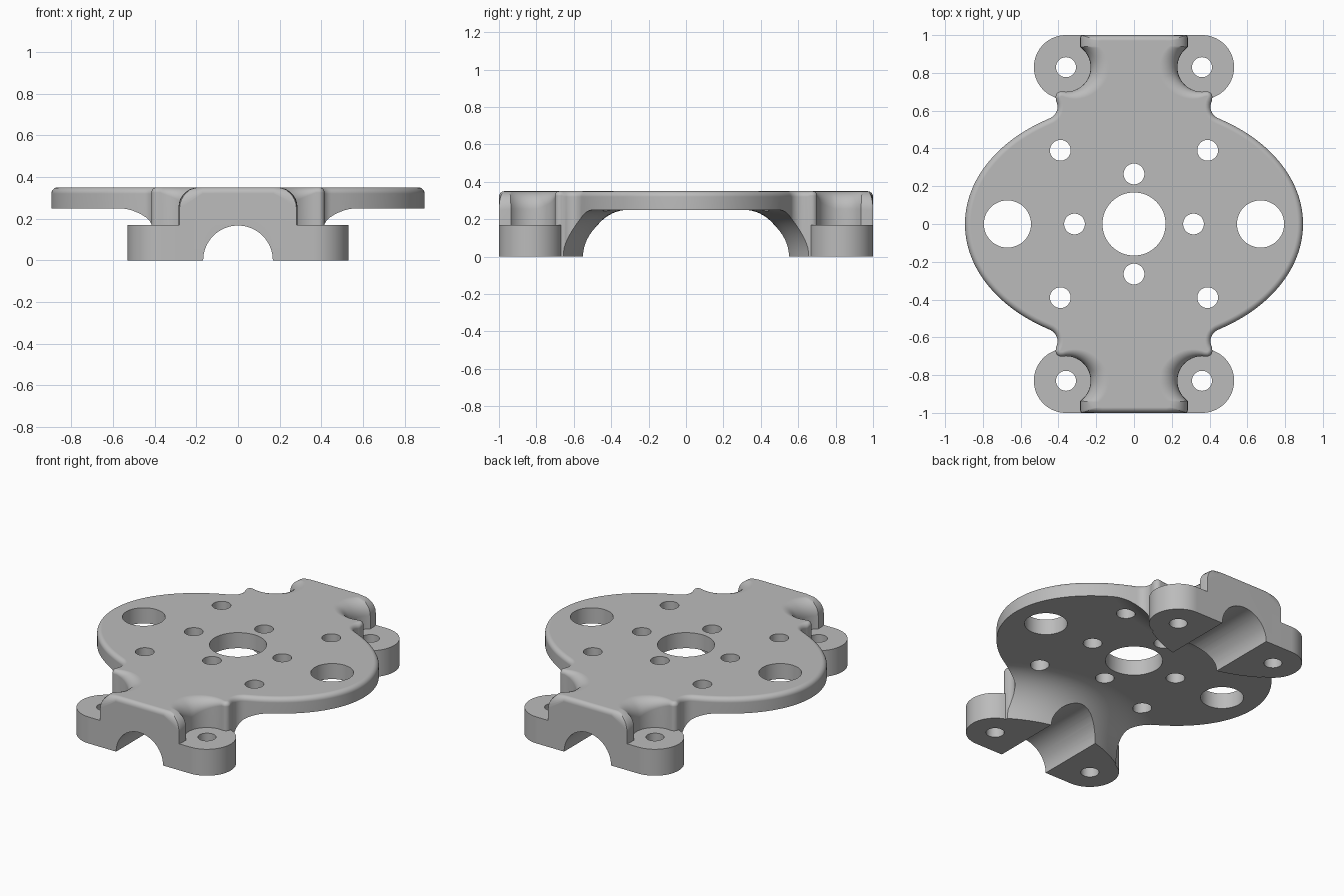
import bpy, bmesh
from math import sin, cos, pi, radians, sqrt
from mathutils import Matrix

cube = bpy.data.objects.get("Cube")
if cube:
    bpy.data.objects.remove(cube, do_unlink=True)

TOP, UNDER, PAD = 0.35, 0.25, 0.17
BOSS_X, BOSS_Y = 0.36, 0.83

metal = bpy.data.materials.new("light_grey_metal")
metal.use_nodes = True
colour = (0.5, 0.5, 0.5, 1)
metal.diffuse_color = colour
metal.node_tree.nodes["Principled BSDF"].inputs["Base Color"].default_value = colour


def finish(bm, name):
    bmesh.ops.recalc_face_normals(bm, faces=bm.faces)
    mesh = bpy.data.meshes.new(name)
    bm.to_mesh(mesh)
    bm.free()
    mesh.materials.append(metal)
    obj = bpy.data.objects.new(name, mesh)
    bpy.context.collection.objects.link(obj)
    return obj


def loft(bm, rings):
    """Skin a stack of equal-length rings and cap both ends."""
    rows = [[bm.verts.new(p) for p in ring] for ring in rings]
    n = len(rows[0])
    for a, b in zip(rows, rows[1:]):
        for i in range(n):
            j = (i + 1) % n
            bm.faces.new((a[i], a[j], b[j], b[i]))
    bm.faces.new(rows[0][::-1])
    bm.faces.new(rows[-1])


def steps(a, b, n):
    return [a + (b - a) * i / n for i in range(n + 1)]


# Quarter outline: x, y, inset direction at the top edge, rounding radius
quarter = []
for d in steps(1, 59, 32):
    t = radians(d)
    nx, ny = cos(t) / 0.895, sin(t) / 0.645
    k = 0.03 / sqrt(nx * nx + ny * ny)
    quarter.append((0.895 * cos(t), 0.645 * sin(t), -nx * k, -ny * k, 0.03))
for d in steps(250, 152, 10):          # notch beside the plate
    c, s = cos(radians(d)), sin(radians(d))
    quarter.append((0.47 + 0.065 * c, 0.62 + 0.065 * s, 0.03 * c, 0.03 * s, 0.03))
for d in steps(-20, 80, 8):            # shoulder
    c, s = cos(radians(d)), sin(radians(d))
    quarter.append((0.385 + 0.03 * c, 0.672 + 0.03 * s, -0.025 * c, -0.025 * s, 0.025))
for d in steps(276, 125, 24):          # hollow around the screw boss
    c, s = cos(radians(d)), sin(radians(d))
    r = 0.025 + 0.07 * min(1, (276 - d) / 80)
    e = radians(max(d, 175))
    quarter.append((BOSS_X + 0.13 * c, BOSS_Y + 0.13 * s, r * cos(e), r * sin(e), r))
quarter += [(0.285, 0.985, -0.1, -0.015, 0.1), (0.28, 1, -0.1, -0.03, 0.1),
            (0.17, 1, 0, -0.03, 0.03)]


def flip(points, sx, sy):
    return [(x * sx, y * sy, u * sx, v * sy, r) for x, y, u, v, r in points]


outline = (quarter + flip(quarter, -1, 1)[::-1]
           + flip(quarter, -1, -1) + flip(quarter, 1, -1)[::-1])

# Body with rounded top edge
rings = [[(x, y, 0) for x, y, u, v, r in outline]]
for a in steps(0, pi / 2, 7):
    rings.append([(x + u * (1 - cos(a)), y + v * (1 - cos(a)), TOP - r + r * sin(a))
                  for x, y, u, v, r in outline])
bm = bmesh.new()
loft(bm, rings)
body = finish(bm, "mounting_plate")

# Four screw bosses
bm = bmesh.new()
arc = [(BOSS_X + 0.17 * cos(radians(d)), BOSS_Y + 0.17 * sin(radians(d)))
       for d in steps(-90, 90, 36)]
arc += [(0.22, 1), (0.22, 0.66)]
for sx in (1, -1):
    for sy in (1, -1):
        loft(bm, [[(x * sx, y * sy, z) for x, y in arc] for z in (0, PAD)])
bosses = finish(bm, "screw_bosses")

# Hollow under the plate, curving into the inner walls of the feet
bm = bmesh.new()
rings = []
levels = [-0.1] + [UNDER * sin(a) for a in steps(0, pi / 2, 16)]
for z in levels:
    h = max(z, 0) / UNDER
    d = 0.22 * (1 - sqrt(max(0, 1 - h * h)))
    side = []
    for x in steps(-1, 1, 48):
        slope = 1.48 * x
        k = d / sqrt(1 + slope * slope)
        side.append((x + slope * k, 0.53 + 0.74 * x * x - k))
    rings.append([(x, y, z) for x, y in side] + [(x, -y, z) for x, y in side[::-1]])
loft(bm, rings)
hollow = finish(bm, "underside_cutter")


def cylinder(bm, r, length, matrix, n):
    bmesh.ops.create_cone(bm, cap_ends=True, segments=n, radius1=r, radius2=r,
                          depth=length, matrix=matrix)


# Arched tunnel between the feet
bm = bmesh.new()
cylinder(bm, 0.167, 2.4, Matrix.Rotation(pi / 2, 4, 'X'), 64)
tunnel = finish(bm, "tunnel_cutter")

# Through holes
bm = bmesh.new()
holes = [(0, 0, 0.167)]
for s in (1, -1):
    holes += [(0.67 * s, 0, 0.125), (0.315 * s, 0, 0.055), (0, 0.265 * s, 0.055)]
    for q in (1, -1):
        holes += [(0.39 * s, 0.39 * q, 0.055), (BOSS_X * s, BOSS_Y * q, 0.053)]
for x, y, r in holes:
    cylinder(bm, r, 1.2, Matrix.Translation((x, y, 0.1)), 48)
drill = finish(bm, "hole_cutter")

# Combine the parts
bpy.ops.object.select_all(action='DESELECT')
body.select_set(True)
bpy.context.view_layer.objects.active = body
for tool, op in ((bosses, 'UNION'), (hollow, 'DIFFERENCE'),
                 (tunnel, 'DIFFERENCE'), (drill, 'DIFFERENCE')):
    tool.hide_render = True
    mod = body.modifiers.new(tool.name, 'BOOLEAN')
    mod.operation = op
    mod.solver = 'EXACT'
    mod.object = tool
    bpy.ops.object.modifier_apply(modifier=mod.name)
    bpy.data.objects.remove(tool, do_unlink=True)

bpy.ops.object.shade_smooth_by_angle(angle=radians(30))
weighted = body.modifiers.new("even_shading", 'WEIGHTED_NORMAL')
weighted.keep_sharp = True
